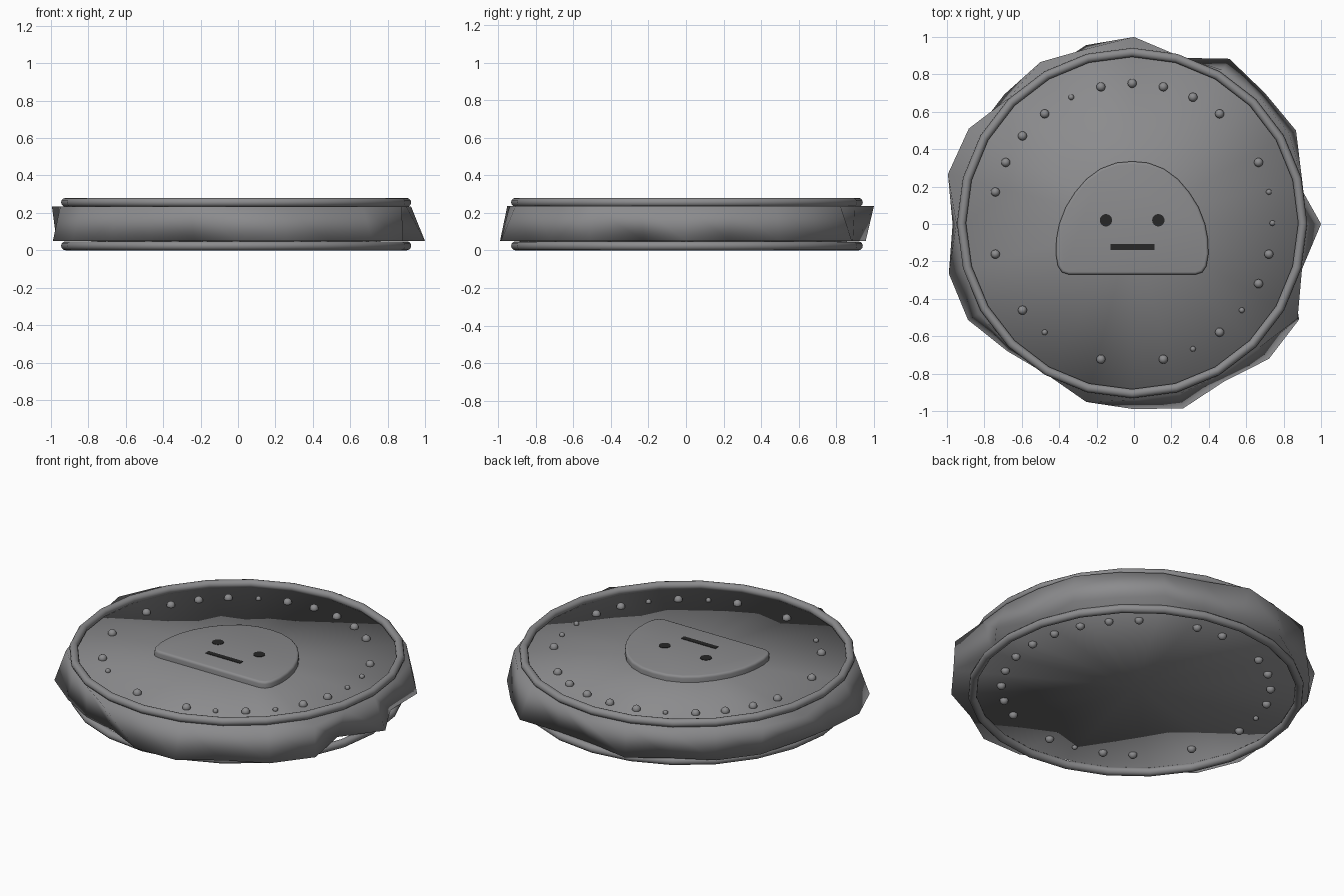
import bpy, bmesh, math
from mathutils import Matrix

if "Cube" in bpy.data.objects:
    bpy.data.objects.remove(bpy.data.objects["Cube"])

CX, CY = -0.01, 0.005
TOP, BOTTOM = 0.238, 0.046


def colour(name, rgb):
    m = bpy.data.materials.new(name)
    m.diffuse_color = (*rgb, 1)
    m.use_nodes = True
    m.node_tree.nodes["Principled BSDF"].inputs["Base Color"].default_value = m.diffuse_color
    return m


metal = colour("dark_grey_metal", (.26, .26, .268))
dark = colour("dark_inlay", (.02, .02, .02))


def finish(bm, name, angle=40, material=metal):
    bmesh.ops.recalc_face_normals(bm, faces=bm.faces)
    me = bpy.data.meshes.new(name)
    bm.to_mesh(me)
    bm.free()
    ob = bpy.data.objects.new(name, me)
    bpy.context.collection.objects.link(ob)
    bpy.context.view_layer.objects.active = ob
    ob.select_set(True)
    bpy.ops.object.shade_smooth_by_angle(angle=math.radians(angle))
    ob.select_set(False)
    me.materials.append(material)
    return ob


# Coin body: 24-sided disc with a chipped, uneven edge, smooth all over
top_r = [.925, .93, .96, .95, .95, .93, 1.0, .97, 1.0, .95, 1.02, 1.03,
         .95, .93, .96, .93, .93, .985, .94, .94, .93, .94, 1.01, .93]
bottom_r = [1.0, .90, 1.0, .99, 1.02, .92, .91, .99, .94, .98, .98, .95,
            .97, 1.025, 1.025, .96, .93, .90, .99, 1.02, .97, 1.02, 1.02, .86]
bm = bmesh.new()


def ring(radii, z):
    return [bm.verts.new((r * math.cos(i * math.tau / 24), r * math.sin(i * math.tau / 24), z))
            for i, r in enumerate(radii)]


upper, lower = ring(top_r, TOP - .003), ring(bottom_r, BOTTOM + .003)
c_top = bm.verts.new((CX, CY, TOP))
c_bot = bm.verts.new((CX, CY, BOTTOM))
for i in range(24):
    j = (i + 1) % 24
    bm.faces.new((upper[i], lower[i], lower[j], upper[j]))
    bm.faces.new((c_top, upper[i], upper[j]))
    bm.faces.new((c_bot, lower[j], lower[i]))
finish(bm, "coin_body", 180)

# Raised round rims on both faces
for name, z in (("top_rim", .256), ("bottom_rim", .024)):
    bpy.ops.mesh.primitive_torus_add(major_segments=24, minor_segments=12,
                                     major_radius=.912, minor_radius=.024, location=(CX, CY, z))
    rim = bpy.context.object
    rim.name = name
    rim.data.materials.append(metal)
    bpy.ops.object.shade_smooth_by_angle(angle=math.radians(50))
    rim.select_set(False)


# Studs: 28 slots clockwise from +y, B big, s small, . missing
def studs(name, pattern, z):
    bm = bmesh.new()
    for i, kind in enumerate(pattern):
        if kind == ".":
            continue
        a = i * math.tau / len(pattern)
        bmesh.ops.create_uvsphere(
            bm, u_segments=16, v_segments=10, radius=.024 if kind == "B" else .015,
            matrix=Matrix.Translation((CX + .75 * math.sin(a), CY + .747 * math.cos(a), z)))
    finish(bm, name, 60)


studs("top_studs", "BBBB.BssBBsBsB.B.sB.B.BBBBsB", TOP + .003)
studs("bottom_studs", "BB.BBBBBBBBBB.BsBB.B.BsBBBB.", BOTTOM - .003)

# Domed centre plaque, mirrored half outline
half = [(.34, -.27), (.375, -.258), (.397, -.225), (.408, -.16), (.405, -.08), (.39, 0),
        (.355, .09), (.305, .17), (.245, .24), (.17, .295), (.085, .327)]
outline = half + [(0, .335)] + [(-x, y) for x, y in reversed(half)]
bm = bmesh.new()
base = bm.faces.new([bm.verts.new((x + CX, y, TOP - .005)) for x, y in outline])
up = bmesh.ops.extrude_face_region(bm, geom=[base])["geom"]
verts = [g for g in up if isinstance(g, bmesh.types.BMVert)]
bmesh.ops.translate(bm, vec=(0, 0, .042), verts=verts)
rim_edges = [e for e in bm.edges if all(v in verts for v in e.verts)]
bmesh.ops.bevel(bm, geom=rim_edges, offset=.014, segments=3, profile=.5, affect='EDGES')
finish(bm, "plaque", 50)

# Dark inlays: two eyes and a mouth
z = TOP + .0365
for name, x in (("left_eye", -.14), ("right_eye", .14)):
    bm = bmesh.new()
    bmesh.ops.create_cone(bm, cap_ends=True, segments=24, radius1=.033, radius2=.033, depth=.006,
                          matrix=Matrix.Translation((CX + x, .02, z)))
    finish(bm, name, 40, dark)
bm = bmesh.new()
bmesh.ops.create_cube(bm, size=1, matrix=Matrix.Translation((CX + .003, -.123, z))
                      @ Matrix.Diagonal((.235, .032, .006, 1)))
finish(bm, "mouth", 30, dark)
